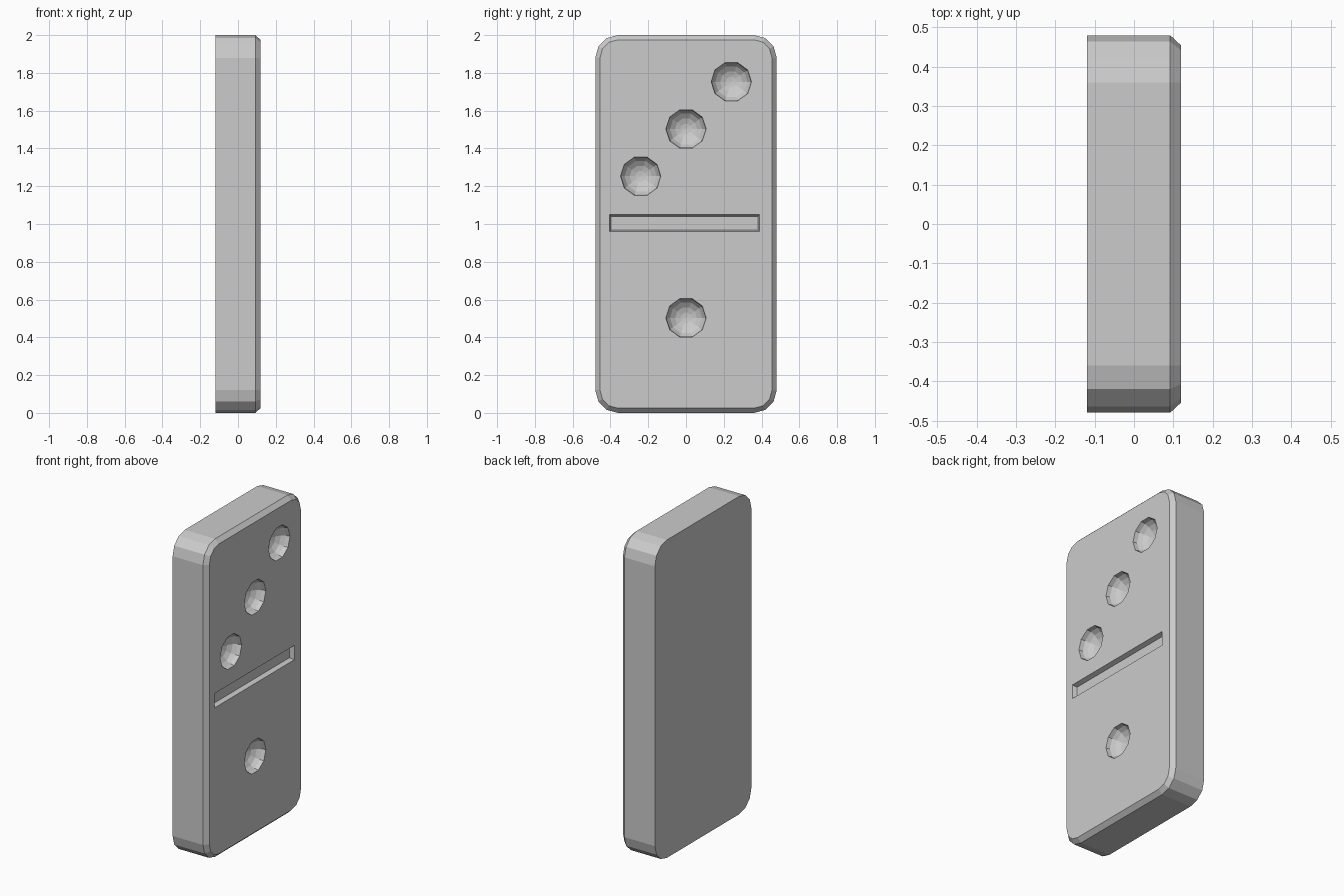
import bpy, bmesh
from math import sin, cos, pi

if "Cube" in bpy.data.objects:
    bpy.data.objects.remove(bpy.data.objects["Cube"])

HALF_W, HEIGHT, RADIUS = 0.48, 2.0, 0.12
BACK, FACE = -0.119, 0.119


def outline(inset, x):
    """Rounded rectangle in the YZ plane, three facets per corner."""
    r = RADIUS - inset
    cy, cz = HALF_W - RADIUS, HEIGHT / 2 - RADIUS
    pts = []
    for k, (sy, sz) in enumerate([(1, 1), (-1, 1), (-1, -1), (1, -1)]):
        for i in range(4):
            a = k * pi / 2 + i * pi / 6
            pts.append((x, sy * cy + r * cos(a), HEIGHT / 2 + sz * cz + r * sin(a)))
    return pts


def loft(bm, loops):
    """Closed solid through a series of equal-length loops."""
    rings = [[bm.verts.new(p) for p in loop] for loop in loops]
    n = len(rings[0])
    for a, b in zip(rings, rings[1:]):
        for i in range(n):
            j = (i + 1) % n
            bm.faces.new((a[i], a[j], b[j], b[i]))
    bm.faces.new(rings[0][::-1])
    bm.faces.new(rings[-1])


def make_object(name, bm):
    bmesh.ops.recalc_face_normals(bm, faces=bm.faces)
    mesh = bpy.data.meshes.new(name)
    bm.to_mesh(mesh)
    bm.free()
    ob = bpy.data.objects.new(name, mesh)
    bpy.context.collection.objects.link(ob)
    return ob


# Tile body, chamfered around the face only
bm = bmesh.new()
loft(bm, [outline(0, BACK), outline(0, 0.092), outline(0.025, FACE)])
tile = make_object("domino_tile", bm)

# Ten-sided pip hollows
bm = bmesh.new()
PIP_R, PIP_D = 0.107, 0.08
for y, z in [(0.24, 1.753), (0, 1.503), (-0.24, 1.253), (0, 0.503)]:
    loops = [[(x, y + r * cos(i * pi / 5), z + r * sin(i * pi / 5)) for i in range(10)]
             for x, r in [(FACE + 0.03, PIP_R), (FACE, PIP_R)] +
             [(FACE - PIP_D * sin(t), PIP_R * cos(t)) for t in (0.32, 0.65, 1.0, 1.3, 1.54)]]
    loft(bm, loops)

# Dividing groove with slightly sloping walls
def slot(x, d):
    y0, y1, z0, z1 = -0.405 + d, 0.39 - d, 0.96 + d, 1.05 - d
    return [(x, y0, z0), (x, y1, z0), (x, y1, z1), (x, y0, z1)]

loft(bm, [slot(FACE + 0.03, 0), slot(FACE, 0), slot(FACE - 0.028, 0.009)])
cutter = make_object("face_cutter", bm)
cutter.hide_render = True

# Carve the face, then drop the cutter
mod = tile.modifiers.new("carve", 'BOOLEAN')
mod.operation, mod.solver, mod.object = 'DIFFERENCE', 'EXACT', cutter
bpy.context.view_layer.objects.active = tile
bpy.ops.object.modifier_apply(modifier=mod.name)
bpy.data.objects.remove(cutter)
